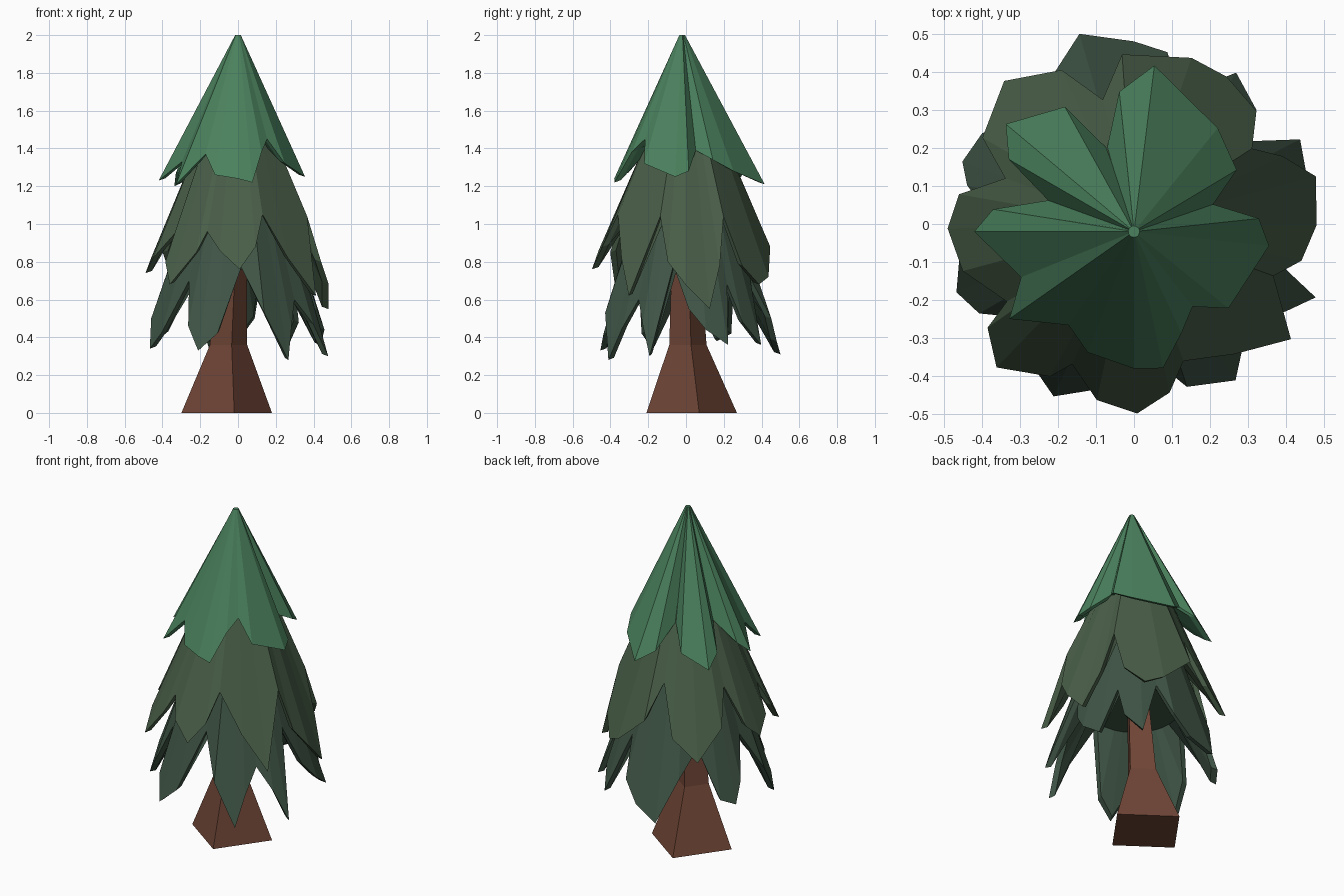
import bpy
import bmesh
from math import cos, sin, radians, atan2


def make_object(name, bm, color):
    bmesh.ops.recalc_face_normals(bm, faces=bm.faces)
    mesh = bpy.data.meshes.new(name)
    bm.to_mesh(mesh)
    bm.free()
    obj = bpy.data.objects.new(name, mesh)
    bpy.context.collection.objects.link(obj)
    mat = bpy.data.materials.new(name + "_color")
    mat.diffuse_color = (*color, 1)
    mesh.materials.append(mat)


def loft(name, rings, color):
    """Closed skin through rings that all have the same number of points."""
    bm = bmesh.new()
    loops = [[bm.verts.new(p) for p in ring] for ring in rings]
    n = len(loops[0])
    for a, b in zip(loops, loops[1:]):
        for i in range(n):
            j = (i + 1) % n
            bm.faces.new((a[i], a[j], b[j], b[i]))
    bm.faces.new(loops[0])
    bm.faces.new(loops[-1])
    make_object(name, bm, color)


def foliage(name, rim, top, ceiling, center_y, color):
    """Jagged skirt: rim points are (angle, radius, height); hollow below."""
    def ring(f):
        pts = []
        for a, r, z in rim:
            rr, zz = f(r, z)
            pts.append((rr * cos(radians(a)), rr * sin(radians(a)) + center_y, zz))
        return pts
    loft(name, [
        ring(lambda r, z: top),
        ring(lambda r, z: (r, z)),
        ring(lambda r, z: (r - 0.035, z + 0.012)),
        ring(lambda r, z: ceiling),
    ], color)


# Trunk: flared, four-sided, turned on its axis
def square(cx, cy, r, z):
    a0 = atan2(0.04, 0.24)
    return [(cx + r * cos(a0 + radians(90 * k)), cy + r * sin(a0 + radians(90 * k)), z)
            for k in range(4)]


loft("trunk", [square(-0.06, 0.03, 0.243, 0), square(-0.05, 0.01, 0.1, 0.36),
               square(-0.025, 0.0, 0.075, 0.85)], (0.16, 0.06, 0.037))

# Top tier: five broad leaves
top_rim = [
    (-39, .32, 1.32), (-6, .357, 1.25), (6, .33, 1.28), (19, .22, 1.39),
    (31, .315, 1.34), (51, .35, 1.28), (83, .44, 1.21), (96, .37, 1.27),
    (108, .23, 1.4), (119, .375, 1.28), (140, .44, 1.2), (150, .38, 1.27),
    (160, .24, 1.4), (171, .375, 1.29), (180, .42, 1.23), (202, .32, 1.33),
    (215, .40, 1.21), (235, .30, 1.37), (249, .34, 1.26), (270, .36, 1.24),
    (282, .367, 1.22), (295, .295, 1.38), (308, .25, 1.45)]
foliage("top_foliage", top_rim, (0.015, 2.0), (0.13, 1.46), -0.02, (0.07, 0.22, 0.11))

# Middle tier
middle_rim = [
    (-36, .51, .62), (-20, .39, 1.04), (-12, .45, .8), (0, .48, .68), (15, .495, .55),
    (25, .43, .78), (33, .37, 1.04), (43, .44, .78), (58, .46, .68), (71, .465, .72),
    (94, .45, .88), (104, .34, 1.08), (115, .45, .8), (132, .51, .68), (150, .46, .85),
    (160, .36, 1.05), (170, .467, .82), (181, .49, .74), (195, .466, .82),
    (211, .39, .95), (215, .47, .8), (226, .52, .68), (241, .455, .85),
    (246, .4, .96), (258, .47, .86), (271, .495, .76), (282, .45, .88),
    (290, .38, 1.05), (308, .43, .82)]
foliage("middle_foliage", middle_rim, (0.14, 1.6), (0.28, 1.06), -0.003, (0.068, 0.115, 0.066))

# Bottom tier: narrower hanging leaves
bottom_rim = [
    (-57, .49, .28), (-50, .44, .45), (-40, .39, .6), (-30, .46, .47), (-22, .515, .3),
    (-11, .35, .78), (2, .42, .55), (13, .47, .44), (27, .49, .36), (36, .37, .68),
    (43, .44, .48), (56, .48, .36), (70, .36, .72), (79, .46, .5), (90, .48, .38),
    (106, .52, .31), (120, .44, .55), (135, .36, .7), (149, .465, .42), (160, .48, .38),
    (167, .45, .5), (180, .36, .72), (192, .47, .5), (201, .5, .34), (210, .47, .42),
    (224, .36, .7), (235, .46, .46), (245, .5, .33), (256, .45, .42),
    (273, .33, .77), (288, .45, .53)]
foliage("bottom_foliage", bottom_rim, (0.2, 1.25), (0.25, 0.76), 0, (0.05, 0.09, 0.06))
